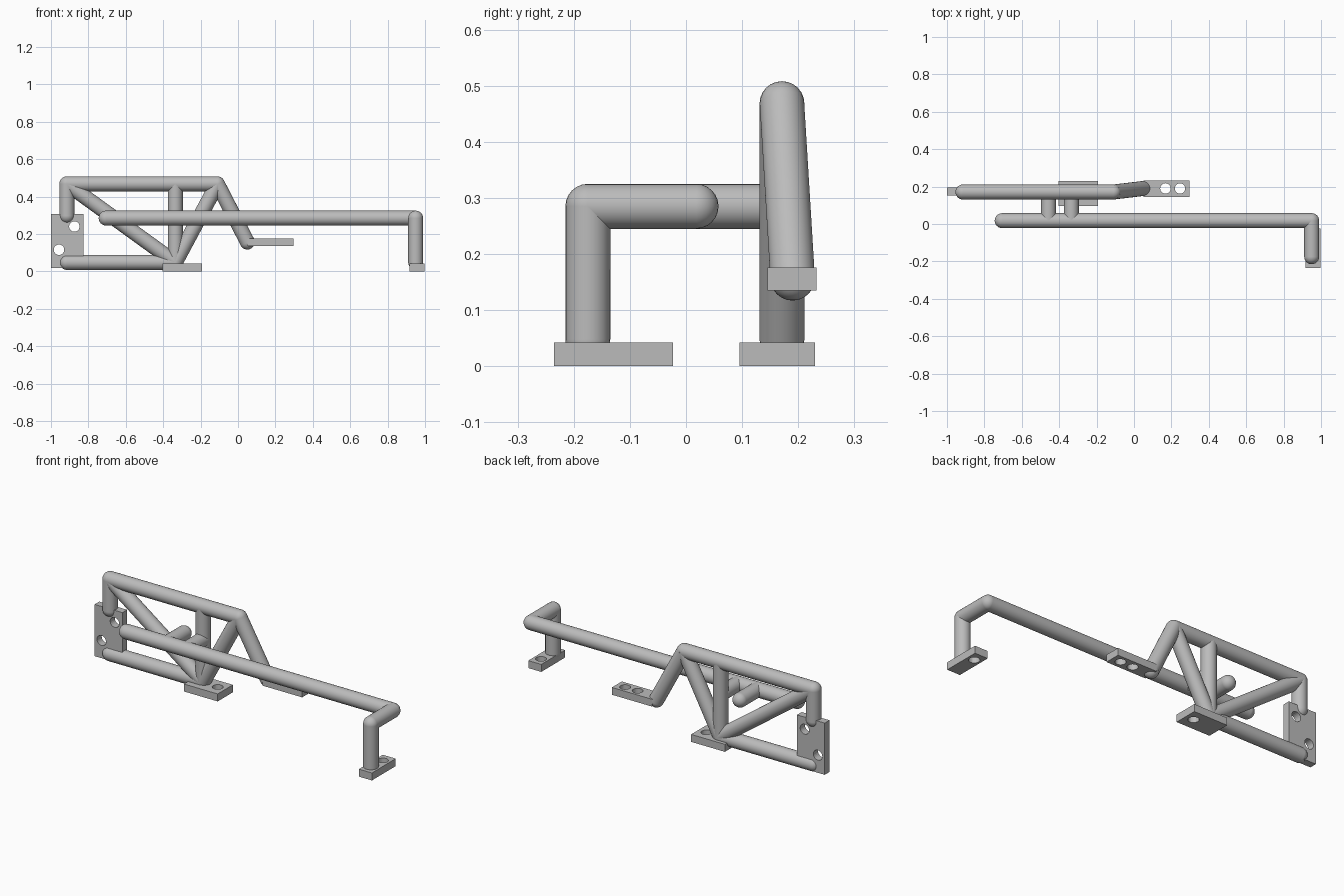
import bpy
import bmesh
import math
from mathutils import Vector

default = bpy.data.objects.get("Cube")
if default:
    bpy.data.objects.remove(default, do_unlink=True)

RADIUS = 0.04
SIDES = 24
HOLE = 0.028

steel = bpy.data.materials.new("plain grey steel")
steel.use_nodes = True
grey = (0.5, 0.5, 0.5, 1)
steel.diffuse_color = grey
steel.node_tree.nodes["Principled BSDF"].inputs["Base Color"].default_value = grey


def make_object(name, bm):
    mesh = bpy.data.meshes.new(name)
    bm.to_mesh(mesh)
    bm.free()
    obj = bpy.data.objects.new(name, mesh)
    bpy.context.collection.objects.link(obj)
    mesh.materials.append(steel)
    return obj


def tube(name, *points):
    """Round bar through the points, with ball joints and ball ends."""
    bm = bmesh.new()
    points = [Vector(p) for p in points]
    for a, b in zip(points, points[1:]):
        bar = bmesh.ops.create_cone(bm, cap_ends=True, segments=SIDES, radius1=RADIUS,
                                    radius2=RADIUS, depth=(b - a).length)["verts"]
        turn = (b - a).to_track_quat("Z", "Y").to_matrix()
        bmesh.ops.rotate(bm, verts=bar, matrix=turn)
        bmesh.ops.translate(bm, verts=bar, vec=(a + b) / 2)
    for p in points:
        ball = bmesh.ops.create_uvsphere(bm, u_segments=SIDES, v_segments=12, radius=RADIUS)["verts"]
        bmesh.ops.translate(bm, verts=ball, vec=p)
    obj = make_object(name, bm)
    bpy.ops.object.select_all(action="DESELECT")
    obj.select_set(True)
    bpy.context.view_layer.objects.active = obj
    bpy.ops.object.shade_smooth_by_angle(angle=math.radians(35))


def plate(name, low, high, axis, holes):
    """Flat bracket with round bolt holes drilled along the given axis."""
    low, high = Vector(low), Vector(high)
    bm = bmesh.new()
    bmesh.ops.create_cube(bm, size=1)
    bmesh.ops.scale(bm, verts=bm.verts, vec=high - low)
    bmesh.ops.translate(bm, verts=bm.verts, vec=(low + high) / 2)
    obj = make_object(name, bm)

    bm = bmesh.new()
    turn = Vector(axis).to_track_quat("Z", "Y").to_matrix()
    for centre in holes:
        drill = bmesh.ops.create_cone(bm, cap_ends=True, segments=SIDES, radius1=HOLE,
                                      radius2=HOLE, depth=0.2)["verts"]
        bmesh.ops.rotate(bm, verts=drill, matrix=turn)
        bmesh.ops.translate(bm, verts=drill, vec=centre)
    cutter = make_object(name + "_cutter", bm)
    cutter.hide_render = True

    cut = obj.modifiers.new("bolt holes", "BOOLEAN")
    cut.operation = "DIFFERENCE"
    cut.solver = "EXACT"
    cut.object = cutter
    bpy.context.view_layer.update()
    drilled = obj.evaluated_get(bpy.context.evaluated_depsgraph_get())
    mesh = bpy.data.meshes.new_from_object(drilled)
    obj.modifiers.clear()
    obj.data = mesh
    bpy.data.objects.remove(cutter, do_unlink=True)


# Key heights and positions shared by the bars
TRUSS_Y, RAIL_Y = 0.171, 0.018
TOP_Z, RAIL_Z, BASE_Z = 0.468, 0.285, 0.048
left_x, mid_x, peak_x = -0.915, -0.335, -0.11
top_left = (left_x, TRUSS_Y, TOP_Z)
top_right = (peak_x, TRUSS_Y, TOP_Z)
hub = (mid_x, TRUSS_Y, BASE_Z)

# Truss frame
tube("upper_frame", (left_x, TRUSS_Y, 0.298), top_left, top_right, (0.05, 0.19, 0.157))
tube("lower_bar", (left_x, TRUSS_Y, BASE_Z), hub)
tube("long_brace", top_left, hub)
tube("short_brace", hub, top_right)
tube("upright", hub, (mid_x, TRUSS_Y, TOP_Z))

# Long rail with its leg, and the stubs between rail and truss
tube("long_rail", (-0.705, RAIL_Y, RAIL_Z), (0.95, RAIL_Y, RAIL_Z),
     (0.95, -0.175, RAIL_Z), (0.95, -0.175, BASE_Z))
for name, x in (("outer_stub", -0.457), ("inner_stub", mid_x)):
    tube(name, (x, RAIL_Y, RAIL_Z), (x, TRUSS_Y, RAIL_Z))

# Mounting plates
plate("side_plate", (-1, 0.153, 0.017), (-0.827, 0.195, 0.308), (0, 1, 0),
      [(-0.875, TRUSS_Y, 0.24), (-0.957, TRUSS_Y, 0.116)])
plate("hub_plate", (-0.403, 0.095, 0), (-0.193, 0.23, 0.042), (0, 0, 1),
      [(-0.242, 0.165, 0.02)])
plate("leg_plate", (0.917, -0.235, 0), (0.998, -0.023, 0.042), (0, 0, 1),
      [(0.957, -0.078, 0.02)])
plate("end_plate", (0.05, 0.145, 0.135), (0.298, 0.233, 0.176), (0, 0, 1),
      [(0.168, 0.19, 0.155), (0.246, 0.19, 0.155)])
